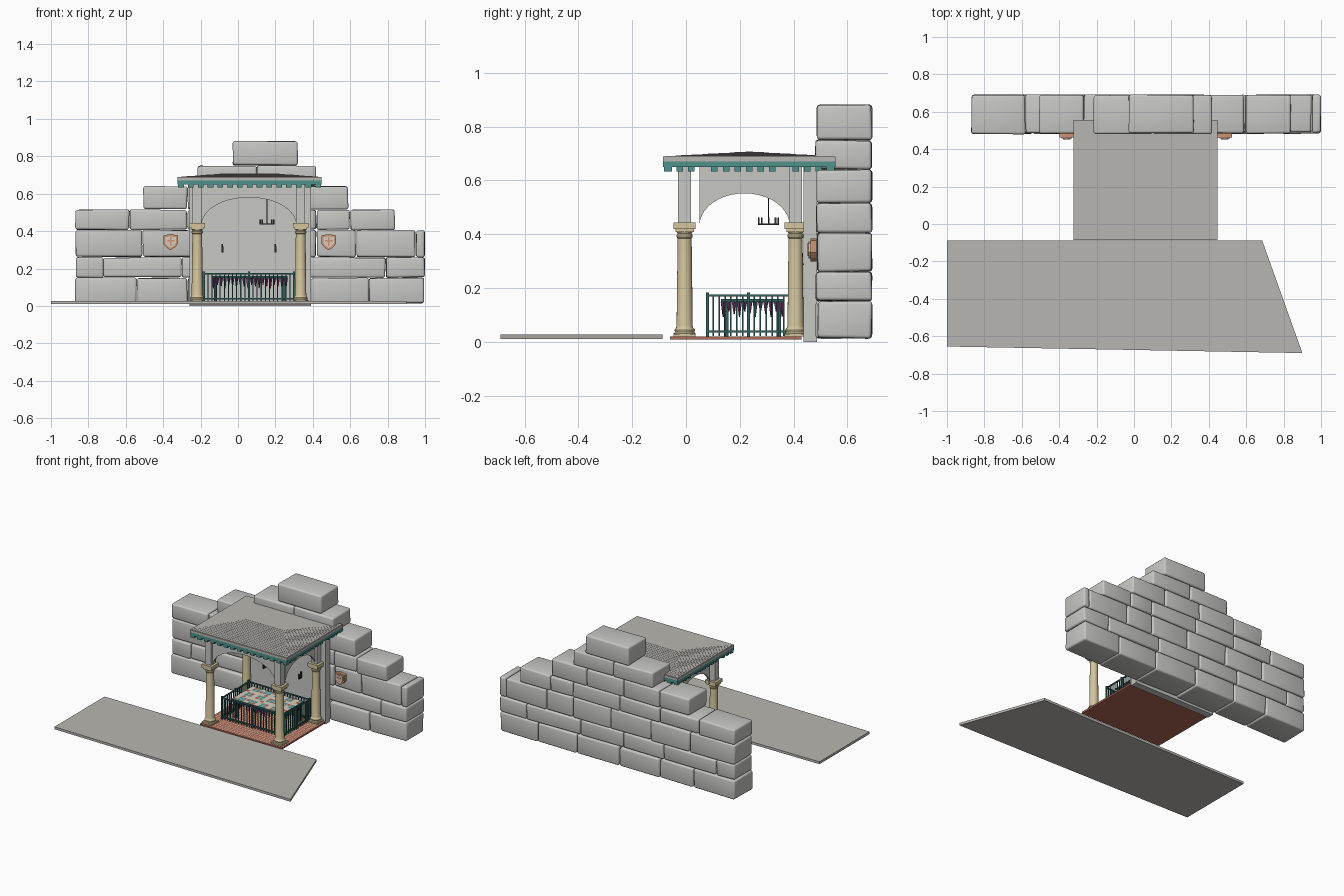
import bpy, bmesh, math, random
from mathutils import Matrix, Vector

random.seed(4)
cube = bpy.data.objects.get("Cube")
if cube:
    bpy.data.objects.remove(cube, do_unlink=True)


def material(name, r, g, b):
    m = bpy.data.materials.new(name)
    m.use_nodes = True
    m.diffuse_color = (r, g, b, 1)
    m.node_tree.nodes["Principled BSDF"].inputs["Base Color"].default_value = (r, g, b, 1)
    return m


stone = material("wall stone", .57, .57, .55)
paving = material("grey paving", .48, .47, .44)
cream = material("cream column", .66, .56, .34)
teal = material("teal trim", .08, .29, .26)
green = material("dark green iron", .03, .12, .11)
brick = material("red brick", .42, .14, .09)
purple = material("purple cloth", .2, .05, .18)
orange = material("orange shield", .62, .3, .18)
iron = material("black iron", .03, .03, .03)
pale = material("pale plaster", .68, .6, .52)


def finish(name, bm, *mats, smooth=None):
    bmesh.ops.recalc_face_normals(bm, faces=bm.faces)
    me = bpy.data.meshes.new(name)
    bm.to_mesh(me)
    bm.free()
    ob = bpy.data.objects.new(name, me)
    bpy.context.collection.objects.link(ob)
    for m in mats:
        me.materials.append(m)
    if smooth:
        bpy.ops.object.select_all(action='DESELECT')
        bpy.context.view_layer.objects.active = ob
        ob.select_set(True)
        bpy.ops.object.shade_smooth_by_angle(angle=math.radians(smooth))
    return ob


def box(bm, x0, x1, y0, y1, z0, z1):
    mat = Matrix.Translation(((x0 + x1) / 2, (y0 + y1) / 2, (z0 + z1) / 2))
    mat = mat @ Matrix.Diagonal((x1 - x0, y1 - y0, z1 - z0, 1))
    return bmesh.ops.create_cube(bm, size=1, matrix=mat)["verts"]


def post(bm, x, y, z0, z1, r):
    box(bm, x - r, x + r, y - r, y + r, z0, z1)


def prism(bm, pts, depth):
    face = bm.faces.new([bm.verts.new(p) for p in pts])
    new = bmesh.ops.extrude_face_region(bm, geom=[face])["geom"]
    bmesh.ops.translate(bm, vec=depth, verts=[v for v in new if isinstance(v, bmesh.types.BMVert)])


# Stepped wall of worn stone blocks: bottom, top, joints along x
courses = [
    (.012, .15, (-.87, -.54, -.27, .05, .39, .70, .995)),
    (.15, .26, (-.87, -.72, -.3, .02, .36, .79, 1)),
    (.26, .405, (-.87, -.51, -.2, .12, .42, .63, .95, 1)),
    (.405, .515, (-.87, -.58, -.27, .05, .42, .6, .84)),
    (.515, .64, (-.51, -.27, .02, .31, .59)),
    (.64, .75, (-.22, .1, .42)),
    (.75, .88, (-.03, .32)),
]
bm = bmesh.new()
for z0, z1, joints in courses:
    for a, b in zip(joints, joints[1:]):
        vs = box(bm, a + .002, b - .002, .483 + random.uniform(-.004, .008), .69, z0 + .002, z1 - .001)
        for v in vs:
            v.co += Vector([random.uniform(-.003, .003) for _ in range(3)])
wall = finish("stone_block_wall", bm, stone)
bev = wall.modifiers.new("Worn edges", 'BEVEL')
bev.width, bev.segments = .012, 3
bpy.context.view_layer.objects.active = wall
wall.select_set(True)
bpy.ops.object.modifier_apply(modifier=bev.name)
bpy.ops.object.shade_smooth_by_angle(angle=math.radians(50))

# Paved road in front
bm = bmesh.new()
prism(bm, [(-1, -.087, .01), (.685, -.087, .01), (.9, -.69, .01), (-1, -.655, .01)], (0, 0, .017))
finish("road_slab", bm, paving)

# Brick floor with mortar lines
X0, X1, Y0, Y1 = -.26, .39, -.06, .43
CX, CY = .0625, .235
bm = bmesh.new()
box(bm, X0, X1, Y0, Y1, .008, .02)
finish("pavilion_base", bm, brick)


def tiled(name, x0, x1, y0, y1, z, nx, ny, gap, rule, *mats):
    bm = bmesh.new()
    bmesh.ops.create_grid(bm, x_segments=nx, y_segments=ny, size=.5,
                          matrix=Matrix.Translation(((x0 + x1) / 2, (y0 + y1) / 2, z))
                          @ Matrix.Diagonal((x1 - x0, y1 - y0, 1, 1)))
    tiles = bm.faces[:]
    for f in tiles:
        c = f.calc_center_median()
        f.material_index = rule(int((c.x - x0) / (x1 - x0) * nx), int((c.y - y0) / (y1 - y0) * ny))
    rim = bmesh.ops.inset_individual(bm, faces=tiles, thickness=gap)["faces"]
    for f in rim:
        f.material_index = 1
    finish(name, bm, *mats)


tiled("floor_bricks", X0, X1, Y0, Y1, .0212, 26, 20, .0022, lambda i, j: 0, brick, pale)

# Rear plaster wall of the pavilion
bm = bmesh.new()
box(bm, X0, X1, .436, .486, 0, .65)
finish("pavilion_back_wall", bm, stone)

# Round columns with square capitals, and piers above
profile = [(.041, .02), (.041, .032), (.036, .036), (.038, .045), (.032, .052), (.03, .06),
           (.026, .385), (.03, .39), (.03, .397), (.026, .402), (.036, .422)]
cols = [(x, y) for x in (-.218, .335) for y in (-.005, .407)]
shafts, caps, piers = bmesh.new(), bmesh.new(), bmesh.new()
N = 20
for x, y in cols:
    rings = [[shafts.verts.new((x + r * math.cos(2 * math.pi * k / N), y + r * math.sin(2 * math.pi * k / N), z))
              for k in range(N)] for r, z in profile]
    for a, b in zip(rings, rings[1:]):
        for k in range(N):
            shafts.faces.new((a[k], a[(k + 1) % N], b[(k + 1) % N], b[k]))
    shafts.faces.new(rings[0])
    shafts.faces.new(rings[-1])
    post(caps, x, y, .42, .443, .041)
    post(caps, x, y, .408, .42, .034)
    post(caps, x, y, .02, .03, .041)
    post(piers, x, y, .443, .65, .024)
finish("columns", shafts, cream, smooth=35)
finish("capitals_and_plinths", caps, cream)
finish("upper_piers", piers, stone)


# Arched panels between the piers
def arch(name, start, along, width, spring, rise, depth):
    bm = bmesh.new()
    start, along = Vector(start), Vector(along)
    up, n = Vector((0, 0, 1)), 20
    low, high = [], []
    for k in range(n + 1):
        a = math.pi * k / n
        p = start + along * (width * (1 - math.cos(a)) / 2)
        low.append(bm.verts.new(p + up * (spring + rise * math.sin(a))))
        high.append(bm.verts.new(p + up * .65))
    for k in range(n):
        bm.faces.new((low[k], low[k + 1], high[k + 1], high[k]))
    new = bmesh.ops.extrude_face_region(bm, geom=bm.faces[:])["geom"]
    bmesh.ops.translate(bm, vec=depth, verts=[v for v in new if isinstance(v, bmesh.types.BMVert)])
    finish(name, bm, stone, smooth=30)


arch("front_arch", (-.194, -.012, 0), (1, 0, 0), .505, .435, .145, (0, .016, 0))
for side, x in (("right", -.226), ("left", .327)):
    arch(side + "_arch", (x, .05, 0), (0, 1, 0), .335, .432, .12, (.016, 0, 0))

# Roof: teal fascia, dentils, grey edge and low stepped hip
bm = bmesh.new()
RX, RY = .385, .32
box(bm, CX - RX, CX + RX, CY - RY, CY + RY, .65, .671)
for i in range(15):
    t = -1 + 2 * i / 14
    for s in (-1, 1):
        post(bm, CX + t * (RX - .018), CY + s * (RY - .018), .633, .65, .015)
        if 0 < i < 14 and i % 7 != 3:
            post(bm, CX + s * (RX - .018), CY + t * (RY - .018), .633, .65, .012)
finish("roof_fascia", bm, teal)
bm = bmesh.new()
box(bm, CX - RX, CX + RX, CY - RY, CY + RY, .671, .688)
steps = 16
for i in range(steps):
    t = (i + .3) / steps
    hx, hy = RX - .235 * t, RY * (1 - t)
    box(bm, CX - hx, CX + hx, CY - hy, CY + hy, .68, .69 + .018 * t)
finish("stepped_roof", bm, paving)

# Iron fence around the table
bm = bmesh.new()
FX0, FX1, FY0, FY1 = -.183, .30, .08, .385
for z in (.034, .168):
    for y in (FY0, FY1):
        box(bm, FX0, FX1, y - .004, y + .004, z, z + .008)
    for x in (FX0, FX1):
        box(bm, x - .004, x + .004, FY0, FY1, z, z + .008)
for i in range(23):
    for y in (FY0, FY1):
        post(bm, FX0 + (FX1 - FX0) * i / 22, y, .022, .172, .0028)
for i in range(15):
    for x in (FX0, FX1):
        post(bm, x, FY0 + (FY1 - FY0) * i / 14, .022, .172, .0028)
for x in (FX0, (FX0 + FX1) / 2, FX1):
    for y in (FY0, (FY0 + FY1) / 2, FY1):
        if x in (FX0, FX1) or y in (FY0, FY1):
            post(bm, x, y, .02, .184, .0055)
finish("fence", bm, green)

# Table with mosaic top and hanging cloth points
TX0, TX1, TY0, TY1 = -.14, .265, .13, .365
bm = bmesh.new()
box(bm, TX0, TX1, TY0, TY1, .148, .159)
for x in (TX0 + .02, TX1 - .02):
    for y in (TY0 + .02, TY1 - .02):
        post(bm, x, y, .02, .15, .008)
finish("table", bm, green)
tiled("mosaic_top", TX0, TX1, TY0, TY1, .1602, 14, 8, .003,
      lambda i, j: 2 if (i + 2 * j) % 5 == 0 else (i * j + i) % 3 == 0, teal, pale, brick)
bm = bmesh.new()


def drop(x, y, i):
    h = (.055, .035, .045)[i % 3]
    bmesh.ops.create_cone(bm, segments=4, radius1=.002, radius2=.009, depth=h, cap_ends=True,
                          matrix=Matrix.Translation((x, y, .148 - h / 2)))


for i in range(20):
    for y in (TY0 + .008, TY1 - .008):
        drop(TX0 + .01 + (TX1 - TX0 - .02) * i / 19, y, i)
for i in range(12):
    for x in (TX0 + .008, TX1 - .008):
        drop(x, TY0 + .01 + (TY1 - TY0 - .02) * i / 11, i)
finish("hanging_cloth_points", bm, purple)

# Shields on the wall with a plain cross
for side, x in (("right", -.36), ("left", .485)):
    for part, s, y, mat in (("shield", 1, .462, orange), ("shield_field", .72, .456, pale)):
        bm = bmesh.new()
        outline = [(-.039, .035), (0, .042), (.039, .035), (.039, -.01), (.022, -.03), (0, -.044),
                   (-.022, -.03), (-.039, -.01)]
        prism(bm, [(x + s * u, y, .342 + s * w) for u, w in outline],
              (0, .022 if s == 1 else .006, 0))
        finish(side + "_" + part, bm, mat)
    bm = bmesh.new()
    box(bm, x - .02, x + .02, .452, .457, .345, .353)
    box(bm, x - .004, x + .004, .452, .457, .32, .368)
    finish(side + "_shield_cross", bm, orange)

# Hanging candle ring and wall lamps
bm = bmesh.new()
LX, LY = .155, .307
post(bm, LX, LY, .44, .65, .002)
for k in range(8):
    a = math.pi * k / 4
    x, y = LX + .036 * math.cos(a), LY + .036 * math.sin(a)
    post(bm, x, y, .435, .462, .003)
for s in (.036, .024):
    box(bm, LX - s, LX + s, LY - .06 + s, LY + .06 - s, .434, .44)
for x in (-.083, .2):
    post(bm, x, .43, .285, .33, .004)
    box(bm, x - .004, x + .004, .405, .436, .285, .291)
    post(bm, x, .408, .285, .318, .005)
finish("iron_lamps", bm, iron)
